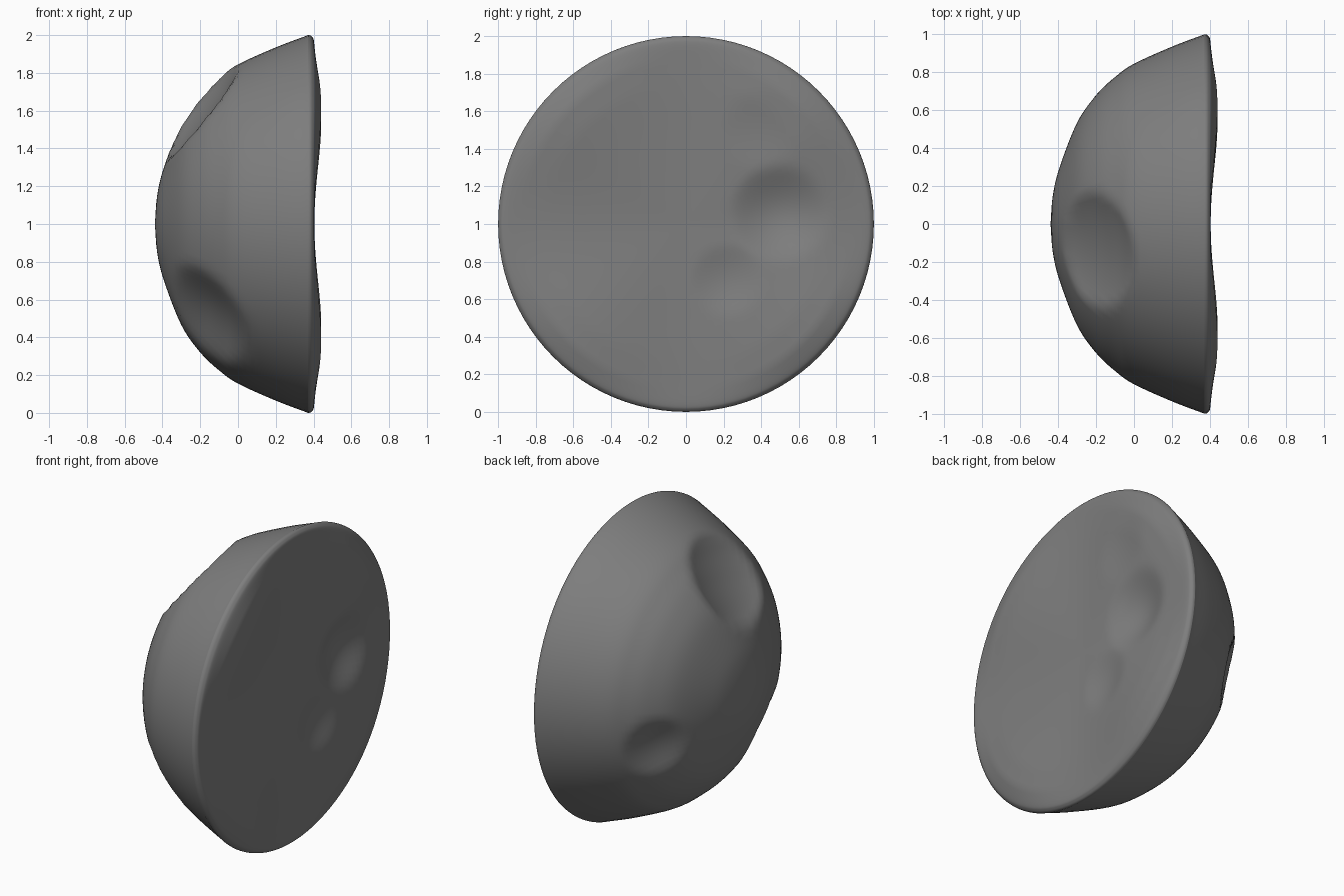
import bpy, bmesh
from math import sin, cos, pi, atan2
from mathutils import Vector

if "Cube" in bpy.data.objects:
    bpy.data.objects.remove(bpy.data.objects["Cube"])

SEGMENTS = 96
STEPS = 5

# Half profile as (x, radius): dome apex, around the rim, to the broken face centre
DOME = [(-.44, 0), (-.428, .15), (-.392, .3), (-.3, .535), (-.2, .68),
        (-.1, .775), (0, .845), (.2, .935), (.35, .992)]
FACE = [(.375, 1), (.393, .99), (.403, .96), (.404, .85), (.404, .68),
        (.402, .5), (.4, .32), (.398, .15), (.396, 0)]

# Pits as (centre, radius, depth, push direction, softness)
PITS = [
    ((-.23, -.14, .63), .31, .095, (.6, .1, -.75), 1.0),
    ((-.17, -.49, -.49), .31, .085, (.6, .55, .55), 1.4),
    ((-.22, .62, -.2), .21, .05, (.6, -.75, .25), 1.4),
]
FACE_PITS = [
    ((.4, .5, .06), .27, .06, (-1, 0, 0), 1.6),
    ((.4, .22, -.3), .2, .025, (-1, 0, 0), 1.6),
    ((.42, .4, .5), .22, .015, (-1, 0, 0), 1.6),
]


def smooth_path(points):
    """Catmull-Rom curve through the points."""
    p = [Vector(q) for q in points]
    p = [2 * p[0] - p[1]] + p + [2 * p[-1] - p[-2]]
    out = []
    for a, b, c, d in zip(p, p[1:], p[2:], p[3:]):
        for k in range(STEPS):
            t = k / STEPS
            out.append((2 * b + (c - a) * t + (2 * a - 5 * b + 4 * c - d) * t ** 2
                        + (3 * b - a - 3 * c + d) * t ** 3) / 2)
    return out + [p[-2]]


def dent(co, pits):
    """Push a point into every pit that contains it."""
    move = Vector()
    for centre, radius, depth, direction, soft in pits:
        t = (co - Vector(centre)).length / radius
        if t < 1:
            move += Vector(direction).normalized() * depth * (1 - t * t) ** soft
    return co + move


def shape(x, r, angle, on_face):
    co = Vector((x, r * cos(angle), r * sin(angle)))
    if on_face:
        # four gentle swellings towards the corners of the broken face
        swell = min(1, r / .75) ** 2 * min(1, (1 - r) / .12)
        co.x += .036 * max(0, swell) * sin(2 * angle) ** 2
        return dent(co, FACE_PITS)
    return dent(co, PITS)


# Lathe the whole body with pits and swellings
path = smooth_path(DOME + FACE)
face_start = len(DOME) * STEPS
bm = bmesh.new()
rings = []
for i, (x, r) in enumerate(path[1:-1], 1):
    rings.append([bm.verts.new(shape(x, r, 2 * pi * s / SEGMENTS, i >= face_start))
                  for s in range(SEGMENTS)])
apex = bm.verts.new(shape(path[0].x, 0, 0, False))
middle = bm.verts.new(shape(path[-1].x, 0, 0, True))
for s in range(SEGMENTS):
    n = (s + 1) % SEGMENTS
    bm.faces.new((apex, rings[0][s], rings[0][n]))
    bm.faces.new((middle, rings[-1][n], rings[-1][s]))
    for a, b in zip(rings, rings[1:]):
        bm.faces.new((a[s], b[s], b[n], a[n]))
bmesh.ops.recalc_face_normals(bm, faces=bm.faces)
bmesh.ops.translate(bm, verts=bm.verts, vec=(0, 0, 1))

mesh = bpy.data.meshes.new("half_rock")
bm.to_mesh(mesh)
bm.free()
rock = bpy.data.objects.new("half_rock", mesh)
bpy.context.collection.objects.link(rock)

# Single stone colour
stone = bpy.data.materials.new("stone_grey")
stone.use_nodes = True
colour = (.21, .21, .21, 1)
stone.diffuse_color = colour
stone.node_tree.nodes["Principled BSDF"].inputs["Base Color"].default_value = colour
mesh.materials.append(stone)

bpy.context.view_layer.objects.active = rock
rock.select_set(True)
bpy.ops.object.shade_smooth()
